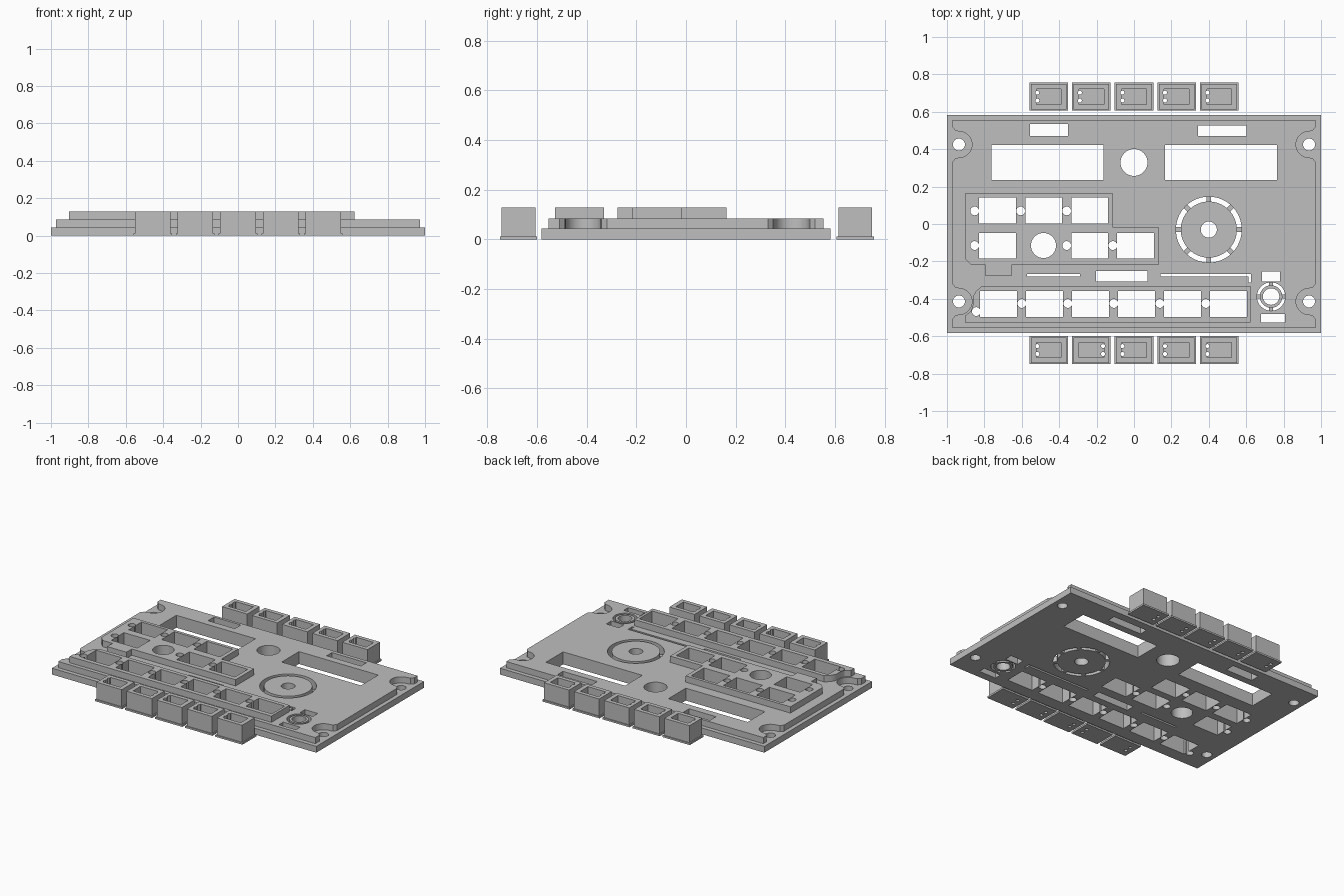
import bpy, bmesh, math

if "Cube" in bpy.data.objects:
    bpy.data.objects.remove(bpy.data.objects["Cube"])

GREY = bpy.data.materials.new("light grey plastic")
GREY.diffuse_color = (0.52, 0.52, 0.52, 1)
GREY.use_nodes = True
GREY.node_tree.nodes["Principled BSDF"].inputs["Base Color"].default_value = GREY.diffuse_color


def prisms(name, outlines, z0, z1):
    """One object made of upright prisms, one for each 2D outline."""
    bm = bmesh.new()
    for pts in outlines:
        low = [bm.verts.new((x, y, z0)) for x, y in pts]
        high = [bm.verts.new((x, y, z1)) for x, y in pts]
        bm.faces.new(low[::-1])
        bm.faces.new(high)
        n = len(pts)
        for i in range(n):
            j = (i + 1) % n
            bm.faces.new((low[i], low[j], high[j], high[i]))
    bmesh.ops.recalc_face_normals(bm, faces=bm.faces)
    me = bpy.data.meshes.new(name)
    bm.to_mesh(me)
    bm.free()
    me.materials.append(GREY)
    ob = bpy.data.objects.new(name, me)
    bpy.context.collection.objects.link(ob)
    return ob


def rect(x0, x1, y0, y1):
    return [(x0, y0), (x1, y0), (x1, y1), (x0, y1)]


def circle(x, y, r, n=40):
    return [(x + r * math.cos(2 * math.pi * i / n), y + r * math.sin(2 * math.pi * i / n))
            for i in range(n)]


def boolean(ob, other, op):
    """Apply a boolean and remove the helper."""
    mod = ob.modifiers.new("bool", 'BOOLEAN')
    mod.operation, mod.object, mod.solver, mod.use_self = op, other, 'EXACT', True
    dg = bpy.context.evaluated_depsgraph_get()
    me = bpy.data.meshes.new_from_object(ob.evaluated_get(dg))
    ob.modifiers.clear()
    ob.data = me
    bpy.data.objects.remove(other)


def cut(ob, outlines, z0=-0.1, z1=0.3):
    boolean(ob, prisms("cutter", outlines, z0, z1), 'DIFFERENCE')


def smooth(ob):
    bpy.ops.object.select_all(action='DESELECT')
    ob.select_set(True)
    bpy.context.view_layer.objects.active = ob
    bpy.ops.object.shade_smooth_by_angle(angle=math.radians(30))


Z1, Z2, Z3 = 0.043, 0.085, 0.128      # heights of the three steps
SCREWS = [(sx * 0.936, y) for sx in (-1, 1) for y in (0.425, -0.414)]


# Upper layer with rounded, flared bays around the screw holes
def bay(x, y):
    s = 1 if x > 0 else -1
    pts = [(1.05, -0.095), (0.972, -0.095), (0.955, -0.074)]
    pts += [(0.936 - 0.07 * math.cos(a), 0.07 * math.sin(a))
            for a in [math.radians(-90 + 10 * i) for i in range(19)]]
    pts += [(0.955, 0.074), (0.972, 0.095), (1.05, 0.095)]
    return [(s * px, y + py) for px, py in pts]


upper = prisms("upper_layer", [rect(-0.972, 0.972, -0.553, 0.553)], 0.02, Z2)
cut(upper, [bay(*p) for p in SCREWS])

# Raised pads around the button groups
pads = prisms("pads", [
    [(-0.904, 0.163), (-0.112, 0.163), (-0.112, -0.019), (0.134, -0.019), (0.134, -0.217),
     (-0.652, -0.217), (-0.652, -0.275), (-0.797, -0.275), (-0.797, -0.217),
     (-0.872, -0.217), (-0.904, -0.185)],
    [(-0.904, -0.527), (0.622, -0.527), (0.622, -0.331), (-0.813, -0.331), (-0.845, -0.36),
     (-0.862, -0.39), (-0.862, -0.435), (-0.872, -0.465), (-0.904, -0.492)]], 0.06, Z3)

# Panel: base plate joined with both raised levels
panel = prisms("panel", [rect(-1, 1, -0.582, 0.582)], 0, Z1)
boolean(panel, upper, 'UNION')
boolean(panel, pads, 'UNION')

# Rectangular openings: screens, label slots, thin slits
openings = [rect(*r) for r in (
    (-0.762, -0.163, 0.235, 0.422), (0.166, 0.765, 0.235, 0.422),
    (-0.556, -0.353, 0.47, 0.535), (0.342, 0.602, 0.47, 0.527),
    (-0.572, -0.289, -0.281, -0.267), (-0.203, 0.072, -0.307, -0.251),
    (0.684, 0.781, -0.307, -0.254), (0.679, 0.807, -0.527, -0.481))]
openings.append([(0.142, -0.281), (0.613, -0.281), (0.613, -0.313), (0.626, -0.313),
                 (0.626, -0.267), (0.142, -0.267)])

# Button openings in three rows
for xs, y0, y1 in (((-0.829, -0.581, -0.335), 0.003, 0.142),
                   ((-0.829, -0.335, -0.09), -0.185, -0.048),
                   ([-0.823 + 0.246 * i for i in range(6)], -0.497, -0.358)):
    openings += [rect(x, x + 0.197, y0, y1) for x in xs]

# Indicator light holes beside the buttons
lights = [(x, 0.07) for x in (-0.852, -0.606, -0.36)]
lights += [(x, -0.115) for x in (-0.852, -0.36, -0.113)]
lights += [(-0.6 + 0.246 * i, -0.425) for i in range(5)] + [(-0.843, -0.468)]
openings += [circle(x, y, 0.0235, 24) for x, y in lights]

# Round openings: screws, centre hole, round button, two dials
BIG, SMALL = (0.4, -0.03), (0.733, -0.388)
openings += [circle(x, y, 0.032, 32) for x, y in SCREWS]
openings += [circle(0, 0.329, 0.072), circle(-0.484, -0.115, 0.067),
             circle(*BIG, 0.176, 64), circle(*SMALL, 0.076)]
cut(panel, openings)
smooth(panel)


# Dials: a pierced disc held by short bridges in the surrounding gap
def dial(name, c, r_out, r_in, r_hole, count, width):
    disc = prisms(name, [circle(*c, r_in, 64)], 0, Z2)
    cut(disc, [circle(*c, r_hole)])
    smooth(disc)
    bars = []
    for i in range(count):
        a = 2 * math.pi * i / count
        u, v = (math.cos(a), math.sin(a)), (-math.sin(a), math.cos(a))
        bars.append([(c[0] + r * u[0] + w * v[0], c[1] + r * u[1] + w * v[1])
                     for r, w in ((r_in - 0.004, -width), (r_out + 0.002, -width),
                                  (r_out + 0.002, width), (r_in - 0.004, width))])
    prisms(name + "_bridges", bars, 0.001, Z1)


dial("large_dial", BIG, 0.176, 0.15, 0.043, 8, 0.013)
dial("small_dial", SMALL, 0.076, 0.06, 0.044, 4, 0.01)

# Loose button caps: hollow boxes on a thin flange with two pin holes
for row, yc in (("rear", 0.681), ("front", -0.674)):
    for i in range(5):
        xc = -0.455 + 0.2275 * i
        cap = prisms(f"{row}_button_cap_{i + 1}",
                     [rect(xc - 0.103, xc + 0.103, yc - 0.075, yc + 0.075)], 0, 0.012)
        body = prisms("body", [rect(xc - 0.095, xc + 0.095, yc - 0.068, yc + 0.068)], 0.006, Z3)
        boolean(cap, body, 'UNION')
        cut(cap, [rect(xc - 0.066, xc + 0.066, yc - 0.041, yc + 0.041)], 0.014, 0.3)
        side = 1 if (row, i) == ("front", 1) else -1
        cut(cap, [circle(xc + side * 0.062, yc + dy, 0.011, 12) for dy in (-0.021, 0.021)])
